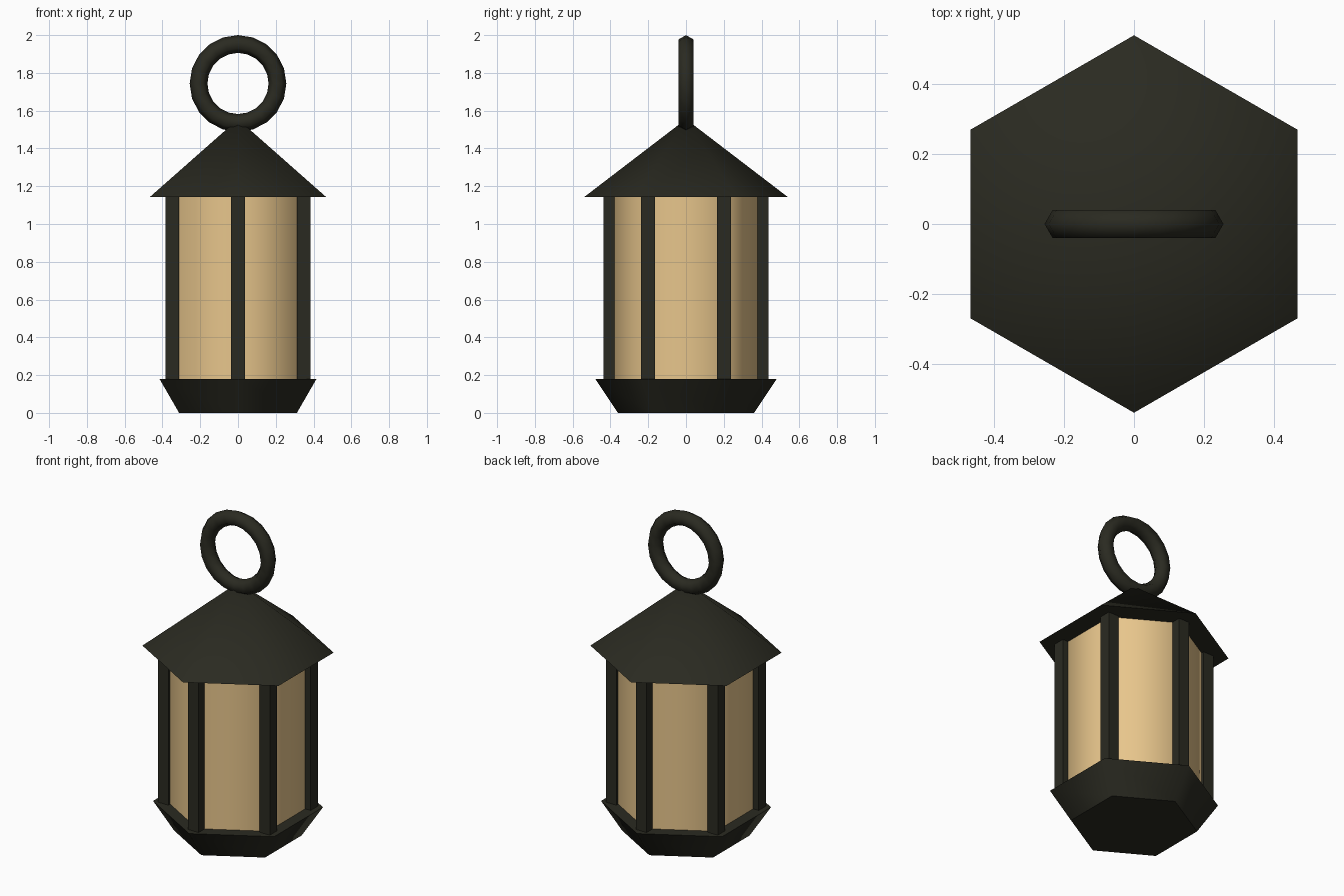
import bpy
import math

if "Cube" in bpy.data.objects:
    bpy.data.objects.remove(bpy.data.objects["Cube"])


def material(name, colour):
    m = bpy.data.materials.new(name)
    m.diffuse_color = (*colour, 1.0)
    m.use_nodes = True
    m.node_tree.nodes["Principled BSDF"].inputs["Base Color"].default_value = m.diffuse_color
    return m


DARK = material("dark_iron", (0.0232, 0.0232, 0.0152))
GLASS = material("warm_glass", (0.807, 0.565, 0.262))


def finish(name, mat, smooth=None):
    ob = bpy.context.object
    ob.name = name
    ob.data.materials.append(mat)
    if smooth is not None:
        bpy.ops.object.shade_smooth_by_angle(angle=math.radians(smooth))
    return ob


def hex_frustum(name, mat, r1, r2, z1, z2, smooth):
    bpy.ops.mesh.primitive_cone_add(vertices=6, radius1=r1, radius2=r2,
                                    depth=z2 - z1, location=(0, 0, (z1 + z2) / 2))
    return finish(name, mat, smooth)


# Hexagonal base, flaring upward
hex_frustum("base", DARK, 0.36, 0.48, 0.0, 0.18, 56)

# Hexagonal glass body with softly shaded panes
hex_frustum("glass", GLASS, 0.40, 0.40, 0.17, 1.15, 70)

# Pointed hexagonal roof
hex_frustum("roof", DARK, 0.54, 0.0, 1.142, 1.555, 56)

# Six square posts at the hexagon corners
for i in range(6):
    a = math.radians(90 + 60 * i)
    bpy.ops.mesh.primitive_cube_add(
        size=1, location=(0.402 * math.cos(a), 0.402 * math.sin(a), 0.6625))
    post = finish(f"post_{i + 1}", DARK)
    post.scale = (0.072, 0.072, 0.985)

# Hanging ring
bpy.ops.mesh.primitive_torus_add(major_segments=20, minor_segments=6,
                                 major_radius=0.209, minor_radius=0.047,
                                 location=(0, 0, 1.744),
                                 rotation=(math.pi / 2, 0, 0))
finish("hanging_ring", DARK, smooth=75)
